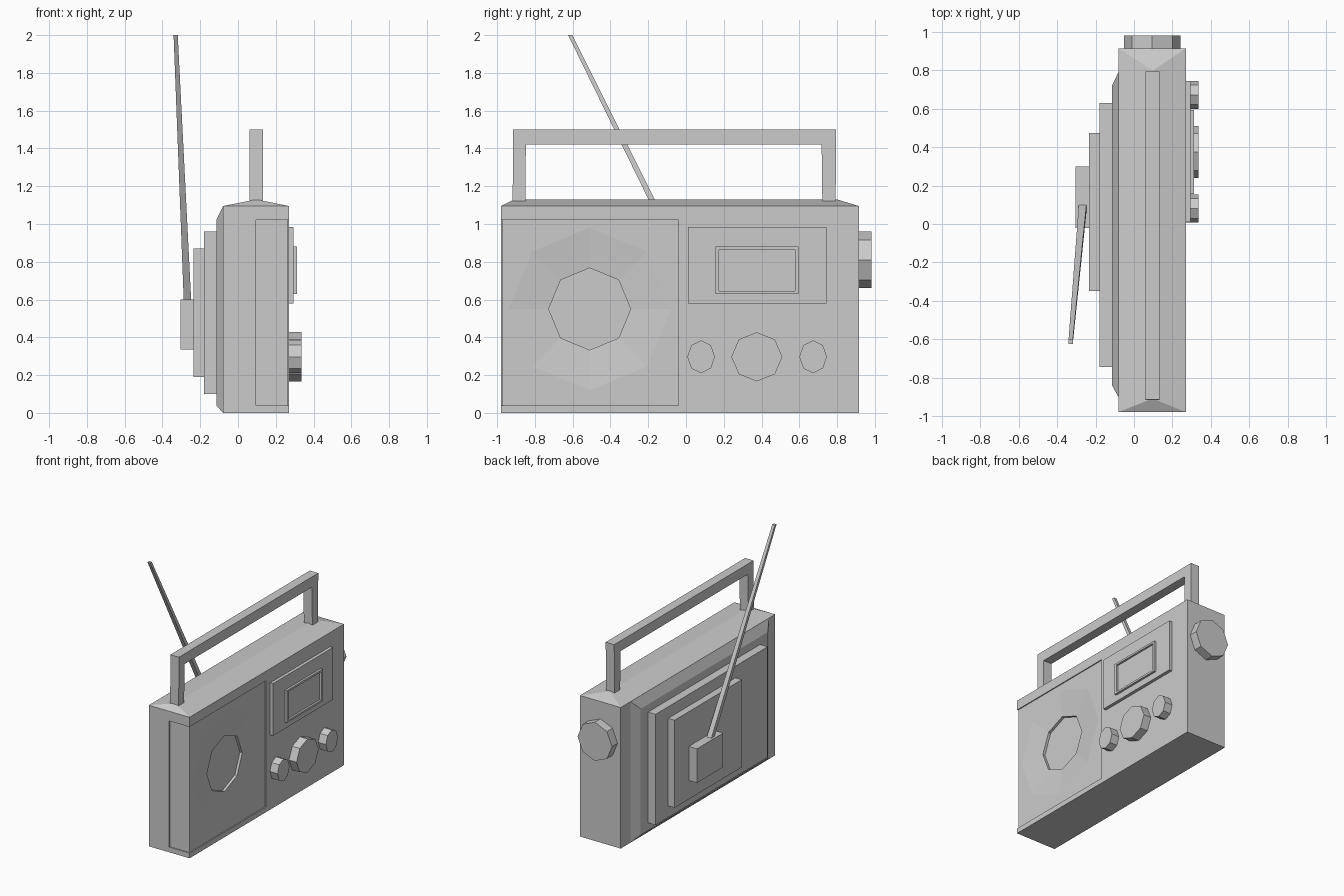
import bpy, bmesh
from math import cos, sin, pi
from mathutils import Vector

if "Cube" in bpy.data.objects:
    bpy.data.objects.remove(bpy.data.objects["Cube"])


def loft(name, rings):
    """Skin equal-length rings of points and cap both ends."""
    bm = bmesh.new()
    rows = [[bm.verts.new(p) for p in r] for r in rings]
    n = len(rows[0])
    for a, b in zip(rows, rows[1:]):
        for i in range(n):
            j = (i + 1) % n
            bm.faces.new((a[i], a[j], b[j], b[i]))
    bm.faces.new(rows[0])
    bm.faces.new(rows[-1])
    bmesh.ops.recalc_face_normals(bm, faces=bm.faces)
    me = bpy.data.meshes.new(name)
    bm.to_mesh(me)
    bm.free()
    ob = bpy.data.objects.new(name, me)
    bpy.context.collection.objects.link(ob)
    return ob


def rect_x(x, y0, y1, z0, z1):
    return [(x, y0, z0), (x, y1, z0), (x, y1, z1), (x, y0, z1)]


def rect_z(z, x0, x1, y0, y1):
    return [(x0, y0, z), (x1, y0, z), (x1, y1, z), (x0, y1, z)]


def box(name, x0, x1, y0, y1, z0, z1):
    return loft(name, [rect_x(x0, y0, y1, z0, z1), rect_x(x1, y0, y1, z0, z1)])


def octagon_x(x, y, z, ry, rz):
    return [(x, y + ry * cos(i * pi / 4), z + rz * sin(i * pi / 4)) for i in range(8)]


def cut(target, cutter):
    """Subtract the cutter, bake the result, and remove the cutter."""
    cutter.hide_render = True
    mod = target.modifiers.new("cut", 'BOOLEAN')
    mod.operation = 'DIFFERENCE'
    mod.solver = 'EXACT'
    mod.object = cutter
    bpy.context.view_layer.objects.active = target
    bpy.ops.object.modifier_apply(modifier=mod.name)
    bpy.data.objects.remove(cutter)


# Case with a low hipped top
case = loft("case", [
    rect_z(0, -0.08, 0.27, -0.98, 0.915),
    rect_z(1.095, -0.08, 0.27, -0.98, 0.915),
    rect_z(1.13, 0.095, 0.099, -0.91, 0.80)])

# Speaker recess wrapping round the corner, shallow cone and centre hole
cut(case, box("recess_cutter", 0.262, 0.4, -1.1, -0.04, 0.04, 1.02))
cut(case, box("side_recess_cutter", 0.095, 0.4, -1.1, -0.972, 0.04, 1.02))
cut(case, loft("speaker_cutter", [
    octagon_x(x, -0.51, 0.55, r, r)
    for x, r in ((0.222, 0.217), (0.242, 0.217), (0.262, 0.43), (0.3, 0.43))]))

# Stepped back
loft("back_bevel", [
    rect_x(-0.079, -0.905, 0.795, 0.0, 1.095),
    rect_x(-0.115, -0.84, 0.72, 0.04, 1.02)])
box("back_cover", -0.18, -0.11, -0.745, 0.63, 0.10, 0.96)
box("battery_door", -0.235, -0.175, -0.35, 0.475, 0.19, 0.87)
box("aerial_mount", -0.305, -0.23, -0.02, 0.30, 0.335, 0.60)

# Tapered aerial
a, b = Vector((-0.266, 0.10, 0.56)), Vector((-0.33, -0.613, 2.0))
loft("aerial", [
    rect_z(p.z, p.x - w, p.x + w, p.y - w, p.y + w)
    for p, w in ((a, 0.02), (b, 0.011))])

# Carry handle
outline = [(-0.918, 1.105), (-0.915, 1.5), (0.795, 1.5), (0.792, 1.105),
           (0.722, 1.105), (0.718, 1.42), (-0.848, 1.42), (-0.85, 1.105)]
loft("carry_handle", [[(x, y, z) for y, z in outline] for x in (0.06, 0.133)])

# Tuning panel with a framed, recessed display
box("tuning_panel", 0.26, 0.295, 0.01, 0.745, 0.58, 0.985)
frame = box("display_frame", 0.28, 0.312, 0.155, 0.595, 0.63, 0.88)
cut(frame, box("display_cutter", 0.297, 0.4, 0.175, 0.577, 0.645, 0.865))

# Eight-sided knobs on the front
for name, y, ry, rz in (("volume_knob", 0.08, 0.073, 0.087),
                        ("tuning_knob", 0.375, 0.135, 0.13),
                        ("tone_knob", 0.673, 0.073, 0.087)):
    loft(name, [octagon_x(x, y, 0.297, ry, rz) for x in (0.26, 0.335)])

# Eight-sided knob on the end
loft("side_knob", [
    [(0.095 + 0.148 * cos(i * pi / 4), y, 0.81 + 0.15 * sin(i * pi / 4)) for i in range(8)]
    for y in (0.905, 0.983)])
